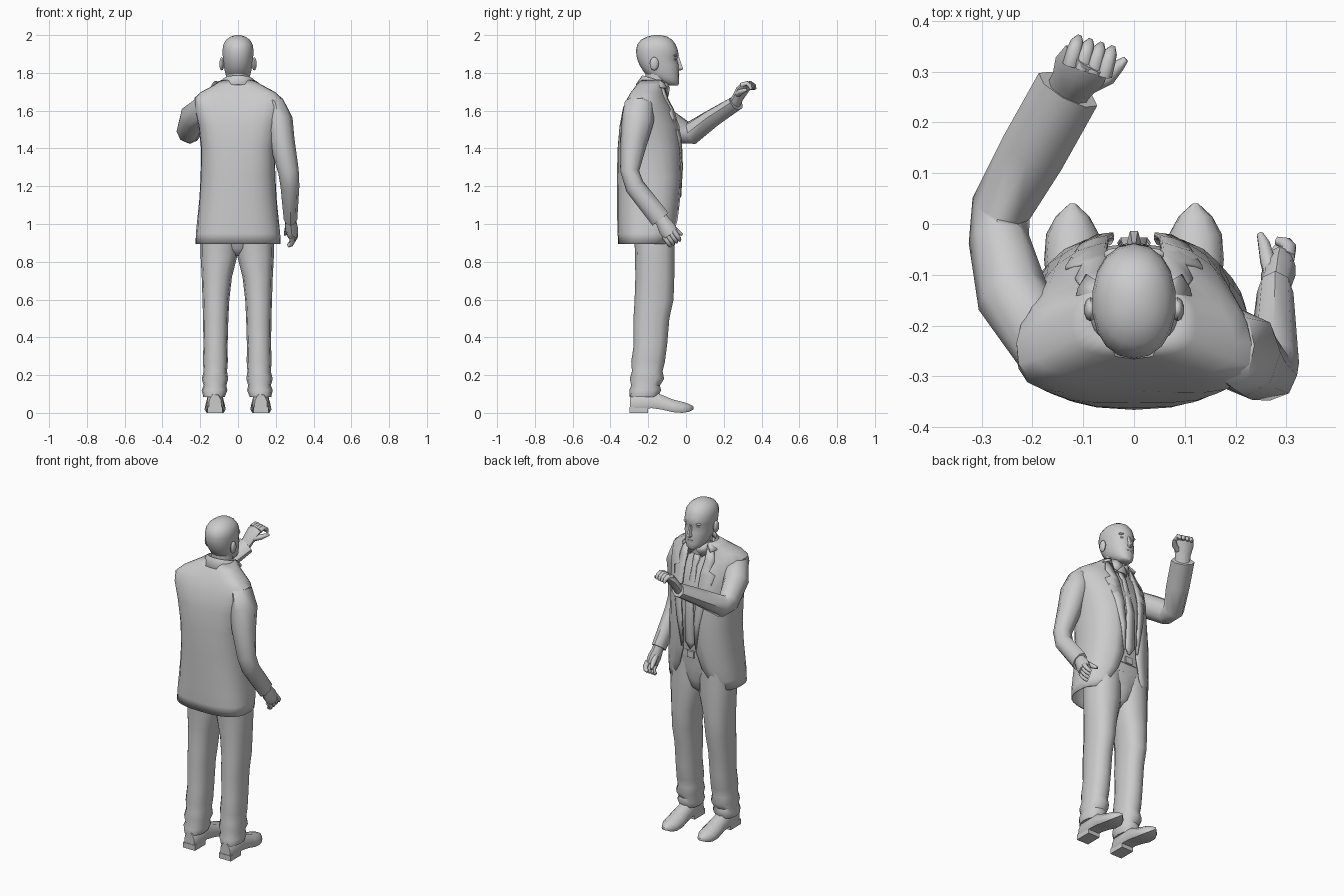
import bpy, bmesh, math
from mathutils import Vector


def finish(name, bm, angle=35, thick=0):
    bmesh.ops.recalc_face_normals(bm, faces=bm.faces)
    me = bpy.data.meshes.new(name)
    bm.to_mesh(me)
    bm.free()
    ob = bpy.data.objects.new(name, me)
    bpy.context.collection.objects.link(ob)
    if thick:
        mod = ob.modifiers.new("thickness", 'SOLIDIFY')
        mod.thickness, mod.offset = thick, 0
    bpy.ops.object.select_all(action='DESELECT')
    bpy.context.view_layer.objects.active = ob
    ob.select_set(True)
    bpy.ops.object.shade_smooth_by_angle(angle=math.radians(angle))
    return ob


def loft(name, rings, closed=True, cap=True, angle=35, thick=0):
    bm = bmesh.new()
    vs = [[bm.verts.new(p) for p in r] for r in rings]
    n = len(vs[0])
    for a, b in zip(vs, vs[1:]):
        for i in range(n if closed else n - 1):
            j = (i + 1) % n
            bm.faces.new((a[i], a[j], b[j], b[i]))
    if closed and cap:
        bm.faces.new(vs[0])
        bm.faces.new(vs[-1])
    return finish(name, bm, angle, thick)


def spow(v, p):
    return math.copysign(abs(v) ** p, v)


# Horizontal section; a gap at the front (+y) leaves it open
def section(z, w, yb, yf, gap=0, bow=0, n=16, p=1.0, cx=0):
    c, r = (yb + yf) / 2, (yf - yb) / 2
    t0 = math.asin(min(1, (gap / w) ** (1 / p))) if gap else 0
    pts = []
    for i in range(n + 1 if gap else n):
        t = t0 + (2 * math.pi - 2 * t0) * i / n
        x = w * spow(math.sin(t), p)
        pts.append((cx + x, c + r * spow(math.cos(t), p) - bow * (x / w) ** 2, z))
    return pts


# Tube along a path of (x, y, z, radius_u, radius_v)
def tube(name, path, ref=(0, 0, 1), n=8, angle=50):
    ps = [Vector(p[:3]) for p in path]
    rings = []
    for i, p in enumerate(path):
        d = (ps[min(i + 1, len(ps) - 1)] - ps[max(i - 1, 0)]).normalized()
        u = d.cross(Vector(ref)).normalized()
        v = u.cross(d)
        rings.append([ps[i] + u * p[3] * math.cos(k * math.tau / n)
                      + v * p[4] * math.sin(k * math.tau / n) for k in range(n)])
    return loft(name, rings, angle=angle)


def ball(name, loc, size):
    bm = bmesh.new()
    bmesh.ops.create_uvsphere(bm, u_segments=10, v_segments=6, radius=1)
    for v in bm.verts:
        v.co = Vector([v.co[k] * size[k] + loc[k] for k in range(3)])
    return finish(name, bm, 50)


def box(name, loc, size):
    bm = bmesh.new()
    bmesh.ops.create_cube(bm, size=1)
    for v in bm.verts:
        v.co = Vector([v.co[k] * size[k] + loc[k] for k in range(3)])
    return finish(name, bm)


# Jacket: z, half width, back, front, front gap, backward bow of the sides
P = 0.75
J = [(.895, .222, -.355, -.075, .15, 0), (.95, .22, -.358, -.06, .115, 0),
     (1.02, .212, -.36, -.045, .075, 0), (1.12, .202, -.36, -.035, .045, 0),
     (1.25, .194, -.362, -.025, .04, 0), (1.4, .192, -.358, -.022, .05, .02),
     (1.52, .205, -.347, -.035, .055, .035), (1.62, .228, -.325, -.075, .06, .045),
     (1.665, .228, -.3, -.1, .06, .045), (1.695, .195, -.284, -.11, .06, .04),
     (1.735, .12, -.258, -.115, .06, .01), (1.76, .085, -.235, -.12, .06, 0)]
loft("jacket", [section(*r, n=22, p=P) for r in J], closed=False, thick=.008)
loft("shirt", [section(z, w - .014, b + .014, f - .016, 0, bw, 22, P)
               for z, w, b, f, g, bw in J[2:-1]])


def front_y(x, z):
    for a, b in zip(J, J[1:]):
        if z <= b[0]:
            break
    t = (z - a[0]) / (b[0] - a[0])
    _, w, yb, yf, _, bow = [i + (j - i) * t for i, j in zip(a, b)]
    q = min(1, abs(x) / w)
    s = q ** (1 / P)
    return (yb + yf) / 2 + (yf - yb) / 2 * (1 - s * s) ** (P / 2) - bow * q * q


# Lapels and tie follow the chest
def panel(name, rows, lift):
    return loft(name, [[(x, front_y(x, z) + lift, z) for x in
                        (a, (a + b) / 2, b)] for z, a, b in rows],
                closed=False, thick=.008)


for s, side in ((-1, "left"), (1, "right")):
    panel(side + "_lapel", [(z, s * a, s * b) for z, a, b in
          ((1.14, .042, .05), (1.3, .04, .075), (1.45, .05, .105),
           (1.59, .055, .135), (1.61, .056, .1), (1.66, .06, .115), (1.72, .062, .1))], .005)
    loft(side + "_shirt_collar", [[(s * .004, -.088, 1.72), (s * .04, -.096, 1.675)],
         [(s * .04, -.1, 1.745), (s * .06, -.118, 1.7)],
         [(s * .062, -.15, 1.765), (s * .072, -.15, 1.72)]], closed=False, thick=.006)
panel("tie", [(1.13, -.004, .004), (1.17, -.032, .032), (1.4, -.026, .026),
              (1.62, -.014, .014), (1.65, -.02, .02), (1.7, -.02, .02)], -.008)

# Turned-down jacket collar wrapped round the neck
arc = [math.radians(a) for a in range(-126, 127, 18)]
loft("jacket_collar", [[(r * math.sin(a), -.16 - .9 * r * math.cos(a), z + dz * math.cos(a))
     for a in arc] for r, z, dz in ((.072, 1.745, .015), (.08, 1.762, .022), (.115, 1.725, .012))],
     closed=False, thick=.006, angle=60)

# Trousers with belt; the seat only fills between the legs
loft("trouser_seat", [section(z, w, b, f, 0, 0, 16, .8) for z, w, b, f in
     ((.83, .03, -.215, -.13), (.87, .06, -.25, -.085), (.93, .1, -.265, -.068),
      (1.0, .185, -.285, -.062), (1.1, .185, -.3, -.056))], angle=60)
loft("belt", [section(z, .188, -.305, -.05, 0, 0, 16, .8) for z in (1.075, 1.11)])
box("belt_buckle", (0, -.048, 1.092), (.045, .014, .04))

LEG = [(.085, .127, .057, -.298, -.15), (.12, .124, .068, -.3, -.132),
       (.145, .122, .06, -.29, -.138), (.18, .122, .07, -.298, -.116),
       (.22, .12, .062, -.286, -.124), (.27, .12, .066, -.29, -.112),
       (.36, .119, .064, -.277, -.1), (.5, .118, .067, -.278, -.088),
       (.6, .117, .071, -.272, -.066), (.72, .112, .08, -.268, -.062),
       (.83, .101, .097, -.27, -.06), (.9, .099, .099, -.272, -.06), (1.08, .092, .094, -.295, -.058)]
SHOE = [(-.297, .034, .02, .1), (-.27, .045, .02, .12), (-.18, .046, .025, .12),
        (-.13, .05, .018, .1), (-.07, .056, .004, .075), (-.02, .052, 0, .062),
        (.015, .033, .006, .05), (.04, .006, .018, .035)]
for s, side in ((-1, "left"), (1, "right")):
    sh = -.004 * (s + 1)
    loft(side + "_trouser_leg", [section(z, w, b, f, 0, 0, 12, .85, s * x + sh)
                                 for z, x, w, b, f in LEG], angle=42)
    # Shoe: flat sole, rounded upper, block heel
    cx = s * .121
    loft(side + "_shoe", [[(cx + w * c, y, lo + (hi - lo) * h) for c, h in
         ((-.85, 0), (-1, .2), (-.9, .6), (-.45, .95), (.45, .95), (.9, .6), (1, .2), (.85, 0))]
         for y, w, lo, hi in SHOE], angle=50)
    box(side + "_heel", (cx, -.25, .016), (.08, .1, .032))

# Lowered right sleeve and raised left sleeve
tube("right_sleeve", [(.14, -.235, 1.655, .05, .025), (.195, -.245, 1.635, .08, .052),
     (.218, -.255, 1.55, .085, .072), (.232, -.275, 1.44, .072, .068),
     (.267, -.298, 1.28, .05, .055), (.275, -.272, 1.2, .052, .05),
     (.278, -.135, 1.025, .054, .036)], ref=(1, 0, 0))
tube("left_sleeve", [(-.11, -.25, 1.62, .03, .03), (-.175, -.235, 1.62, .07, .07),
     (-.24, -.14, 1.565, .072, .072), (-.266, -.03, 1.49, .06, .068),
     (-.262, .03, 1.482, .06, .062), (-.2, .14, 1.56, .066, .05),
     (-.13, .265, 1.64, .066, .04)])

# Raised hand with curled fingers
tube("left_hand", [(-.135, .255, 1.635, .042, .028), (-.122, .275, 1.67, .044, .026),
     (-.108, .3, 1.712, .054, .026), (-.092, .325, 1.738, .05, .02)])
for i in range(4):
    x, y = -.125 + .022 * i, .328 - .007 * i
    tube("left_finger_%d" % i, [(x, y - .015, 1.735, .016, .014), (x + .008, y + .015, 1.745, .015, .013),
         (x + .013, y + .031, 1.733, .013, .012), (x + .016, y + .038, 1.712, .008, .008)], n=6, angle=70)
tube("left_thumb", [(-.085, .275, 1.69, .018, .018), (-.05, .29, 1.7, .016, .015),
     (-.03, .312, 1.708, .012, .011), (-.016, .325, 1.71, .006, .006)], n=6, angle=70)

# Relaxed hand
X = (1, 0, 0)
tube("right_hand", [(.278, -.145, 1.045, .038, .028), (.28, -.122, 1.01, .038, .03),
     (.284, -.1, .975, .046, .034), (.288, -.08, .942, .042, .03)], ref=X)
for i in range(4):
    x, y, z = .302 - .006 * i, -.055 - .017 * i, .962 - .01 * i
    tube("right_finger_%d" % i, [(x, y - .01, z, .014, .016), (x + .004, y + .008, z - .025, .013, .015),
         (x - .004, y + .018, z - .04, .012, .014), (x - .02, y + .022, z - .048, .009, .01)],
         ref=X, n=6, angle=70)
tube("right_thumb", [(.272, -.1, 1.0, .018, .018), (.262, -.068, .978, .015, .016),
     (.256, -.04, .957, .012, .013), (.248, -.02, .943, .007, .007)], ref=X, n=6, angle=70)

# Head: z, half width, back, front
loft("neck", [section(z, w, b, f) for z, w, b, f in
     ((1.68, .066, -.22, -.1), (1.75, .06, -.212, -.095), (1.81, .06, -.215, -.085))])
loft("head", [section(z, w, b, f, 0, 0, 18, .93) for z, w, b, f in
     ((1.733, .022, -.085, -.043), (1.745, .042, -.13, -.036), (1.77, .06, -.18, -.036),
      (1.8, .069, -.22, -.036), (1.84, .077, -.246, -.037), (1.872, .08, -.258, -.046),
      (1.89, .082, -.262, -.038), (1.92, .083, -.265, -.043), (1.95, .079, -.258, -.054),
      (1.975, .064, -.238, -.073), (1.992, .04, -.205, -.1), (2, .012, -.17, -.135))], angle=60)
loft("nose", [[(-w, -.06, z), (-w * .4, y, z), (w * .4, y, z), (w, -.06, z)] for z, w, y in
     ((1.812, .016, -.03), (1.82, .02, -.014), (1.835, .016, -.02), (1.885, .01, -.037))])
ball("upper_lip", (0, -.043, 1.793), (.022, .008, .005))
ball("lower_lip", (0, -.044, 1.783), (.018, .008, .005))
for s, side in ((-1, "left"), (1, "right")):
    ball(side + "_ear", (s * .086, -.168, 1.848), (.013, .024, .036))
    ball(side + "_brow", (s * .034, -.06, 1.892), (.026, .013, .007))
    ball(side + "_eye", (s * .033, -.063, 1.872), (.014, .012, .007))
